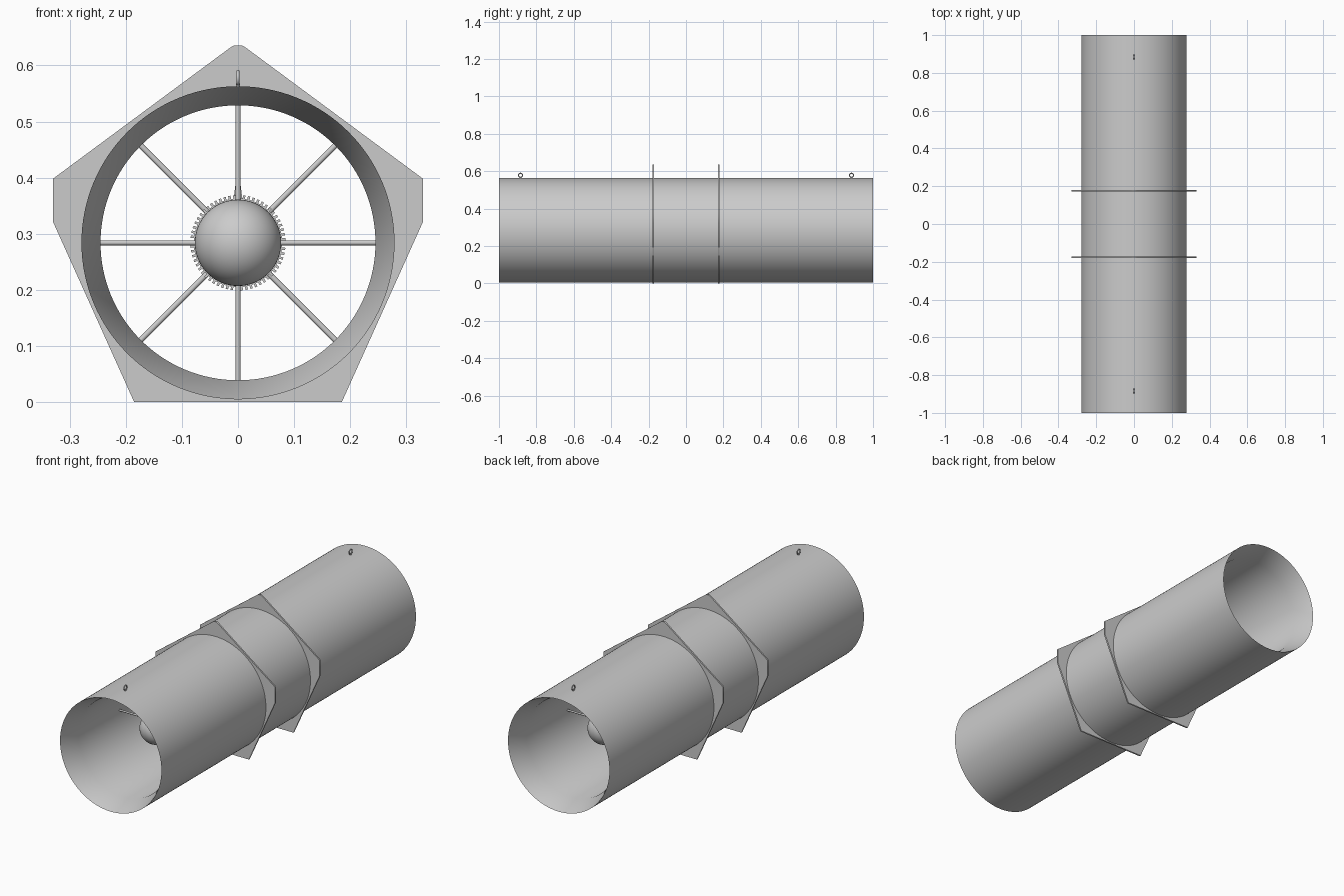
import bpy, bmesh
from math import sin, cos, pi, radians
from mathutils import Matrix, Vector

if "Cube" in bpy.data.objects:
    bpy.data.objects.remove(bpy.data.objects["Cube"])

CZ = 0.284            # height of the duct axis
R_OUT, R_IN = 0.279, 0.245


def finish(bm, name):
    bmesh.ops.remove_doubles(bm, verts=bm.verts, dist=1e-5)
    bmesh.ops.recalc_face_normals(bm, faces=bm.faces)
    me = bpy.data.meshes.new(name)
    bm.to_mesh(me)
    bm.free()
    me.shade_smooth()
    me.set_sharp_from_angle(angle=radians(30))
    ob = bpy.data.objects.new(name, me)
    bpy.context.collection.objects.link(ob)
    return ob


def lathe(name, profile, steps, closed=False):
    """Spin (radius, y) points round the duct axis."""
    bm = bmesh.new()
    vs = [bm.verts.new((r, y, CZ)) for r, y in profile]
    edges = [bm.edges.new(p) for p in zip(vs, vs[1:])]
    if closed:
        edges.append(bm.edges.new((vs[-1], vs[0])))
    bmesh.ops.spin(bm, geom=vs + edges, cent=(0, 0, CZ), axis=(0, 1, 0),
                   angle=2 * pi, steps=steps, use_duplicate=False)
    return finish(bm, name)


def prism(name, pts, y0, y1):
    """Extrude an (x, z) outline along y."""
    bm = bmesh.new()
    f = bm.faces.new([bm.verts.new((x, y0, z)) for x, z in pts])
    ex = bmesh.ops.extrude_face_region(bm, geom=[f])["geom"]
    bmesh.ops.translate(bm, vec=(0, y1 - y0, 0),
                        verts=[g for g in ex if isinstance(g, bmesh.types.BMVert)])
    return finish(bm, name)


def rod(name, p0, p1, r, sides=16):
    p0, p1 = Vector(p0), Vector(p1)
    d = p1 - p0
    bm = bmesh.new()
    m = Matrix.Translation((p0 + p1) / 2) @ d.to_track_quat('Z', 'Y').to_matrix().to_4x4()
    bmesh.ops.create_cone(bm, cap_ends=True, segments=sides, radius1=r, radius2=r,
                          depth=d.length, matrix=m)
    return finish(bm, name)


def circle(r, n):
    return [(r * cos(2 * pi * i / n), CZ + r * sin(2 * pi * i / n)) for i in range(n)]


def flange(name, y):
    """Five-sided plate with a round hole, as a filled 2D curve."""
    half = [(0.185, 0.0), (0.33, 0.322), (0.33, 0.398), (0.015, 0.631), (0.007, 0.636)]
    outline = half + [(-x, z) for x, z in reversed(half)]
    cu = bpy.data.curves.new(name, 'CURVE')
    cu.dimensions, cu.fill_mode, cu.extrude = '2D', 'BOTH', 0.004
    for pts in (outline, circle(R_OUT - 0.001, 128)):
        sp = cu.splines.new('POLY')
        sp.points.add(len(pts) - 1)
        for p, (x, z) in zip(sp.points, pts):
            p.co = (x, z, 0, 1)
        sp.use_cyclic_u = True
    ob = bpy.data.objects.new(name, cu)
    ob.location.y = y
    ob.rotation_euler.x = pi / 2
    bpy.context.collection.objects.link(ob)


# Thick-walled duct with flared mouths at both ends
lathe("duct", [(R_OUT, -1), (R_OUT, 1), (R_IN, 0.9), (R_IN, -0.9)], 128, True)

# Central pod with hemispherical noses
nose = [(0.077 * sin(a), -0.64 - 0.077 * cos(a)) for a in [pi / 2 * i / 14 for i in range(15)]]
lathe("centre_pod", nose + [(r, -y) for r, y in reversed(nose)], 64)

# Finned motor casing
fins, N = [], 60
for i in range(N):
    for k, r in ((0.0, 0.079), (0.5, 0.079), (0.5, 0.085), (1.0, 0.085)):
        a = 2 * pi * (i + k) / N
        fins.append((r * cos(a), CZ + r * sin(a)))
prism("motor_fins", fins, -0.17, 0.17)

# Terminal box on top of the motor
prism("terminal_box", [(-0.008, 0.36), (0.008, 0.36), (0.005, 0.385), (-0.005, 0.385)],
      -0.04, 0.04)

for s, end in ((-1, "front"), (1, "back")):
    flange(end + "_flange", s * 0.175)

    # Upright cross struts near the nose, diagonal struts at the motor
    for i in range(8):
        a = i * pi / 4
        y, r, inner = (s * 0.58, 0.0045, 0.07) if i % 2 == 0 else (s * 0.13, 0.005, 0.078)
        kind = "cross" if i % 2 == 0 else "diagonal"
        rod(f"{end}_{kind}_strut_{i}",
            (inner * cos(a), y, CZ + inner * sin(a)),
            (0.248 * cos(a), y, CZ + 0.248 * sin(a)), r)

    # Lifting eye: ring on a short shank
    bpy.ops.mesh.primitive_torus_add(major_radius=0.011, minor_radius=0.003,
                                     major_segments=32, minor_segments=12,
                                     location=(0, s * 0.885, 0.578),
                                     rotation=(0, pi / 2, 0))
    eye = bpy.context.object
    eye.name = end + "_lifting_eye"
    eye.data.shade_smooth()
    rod(end + "_eye_shank", (0, s * 0.885, 0.555), (0, s * 0.885, 0.568), 0.004)
